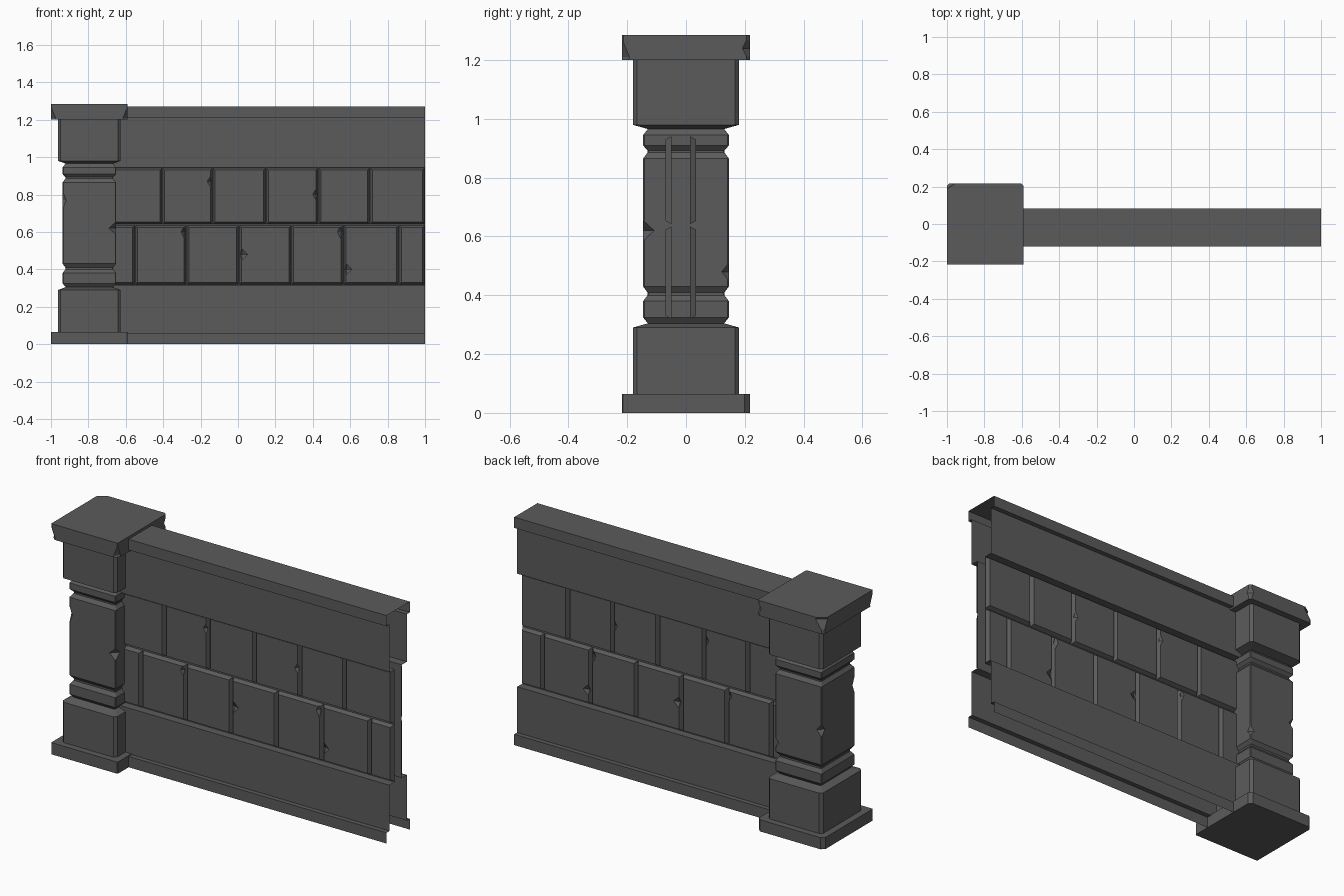
import bpy
import bmesh
from mathutils import Matrix, Vector

cube = bpy.data.objects.get("Cube")
if cube:
    bpy.data.objects.remove(cube, do_unlink=True)

stone = bpy.data.materials.new("dark_grey_stone")
stone.use_nodes = True
stone.diffuse_color = (0.105, 0.105, 0.105, 1)
stone.node_tree.nodes["Principled BSDF"].inputs["Base Color"].default_value = stone.diffuse_color

PILLAR_X = -0.795
WALL_Y = -0.018
WALL_START, WALL_END = -0.75, 1.0


def make_object(name, bm, closed=True):
    if closed:
        bmesh.ops.recalc_face_normals(bm, faces=bm.faces[:])
    mesh = bpy.data.meshes.new(name)
    bm.to_mesh(mesh)
    bm.free()
    mesh.materials.append(stone)
    obj = bpy.data.objects.new(name, mesh)
    bpy.context.scene.collection.objects.link(obj)
    return obj


def loft(bm, rings):
    """Skin a stack of equal rings and cap both ends."""
    loops = [[bm.verts.new(p) for p in ring] for ring in rings]
    n = len(loops[0])
    for low, high in zip(loops, loops[1:]):
        for i in range(n):
            j = (i + 1) % n
            bm.faces.new((low[i], low[j], high[j], high[i]))
    bm.faces.new(loops[0][::-1])
    bm.faces.new(loops[-1])


def chip(obj, chips):
    """Knock wedge-shaped chips, given as (centre, radii), out of an object."""
    bm = bmesh.new()
    for centre, radii in chips:
        m = Matrix.Translation(centre) @ Matrix.Diagonal(Vector(radii)).to_4x4()
        bmesh.ops.create_uvsphere(bm, u_segments=4, v_segments=2, radius=1, matrix=m)
    cutter = make_object("chip_cutter", bm)
    cutter.hide_render = True
    mod = obj.modifiers.new("chips", "BOOLEAN")
    mod.operation = "DIFFERENCE"
    mod.solver = "EXACT"
    mod.object = cutter
    graph = bpy.context.evaluated_depsgraph_get()
    carved = bpy.data.meshes.new_from_object(obj.evaluated_get(graph))
    obj.modifiers.clear()
    obj.data = carved
    bpy.data.objects.remove(cutter, do_unlink=True)


def pillar_block(name, levels):
    """Stack chamfered rectangles: z, half x, half y, front and back chamfer."""
    rings = []
    for z, hx, hy, f, b in levels:
        outline = [(-hx + f, -hy), (hx - f, -hy), (hx, -hy + f), (hx, hy - b),
                   (hx - b, hy), (-hx + b, hy), (-hx, hy - b), (-hx, -hy + f)]
        rings.append([(PILLAR_X + x, y, z) for x, y in outline])
    bm = bmesh.new()
    loft(bm, rings)
    return make_object(name, bm)


# Pillar: base slab, pedestal, ringed shaft, neck and cap
pillar_block("pillar_base", [(z, 0.205, 0.217, 0.003, 0.018) for z in (0, 0.065)])
pillar_block("pillar_pedestal", [(0.065, 0.168, 0.181, 0.015, 0.015),
                                 (0.29, 0.168, 0.181, 0.015, 0.015),
                                 (0.305, 0.125, 0.128, 0.005, 0.005)])
shaft_steps = [(0.3, 0.126), (0.325, 0.146), (0.38, 0.146), (0.4, 0.131), (0.41, 0.131),
               (0.43, 0.146), (0.865, 0.146), (0.885, 0.131), (0.893, 0.131),
               (0.91, 0.146), (0.945, 0.146), (0.97, 0.126)]
shaft = pillar_block("pillar_shaft", [(z, h - 0.003, h, 0.004, 0.004) for z, h in shaft_steps])
pillar_block("pillar_neck", [(0.965, 0.125, 0.128, 0.005, 0.005),
                             (0.98, 0.168, 0.181, 0.015, 0.015),
                             (1.2, 0.168, 0.181, 0.015, 0.015)])
cap = pillar_block("pillar_cap", [(z, 0.205, 0.217, 0.004, 0.012) for z in (1.2, 1.285)])

chip(shaft, [((PILLAR_X + 0.143, -0.146, 0.62), (0.038, 0.038, 0.035)),
             ((PILLAR_X + 0.143, 0.146, 0.48), (0.025, 0.025, 0.03)),
             ((PILLAR_X - 0.143, -0.146, 0.77), (0.02, 0.02, 0.05)),
             ((PILLAR_X - 0.143, 0.146, 0.62), (0.03, 0.03, 0.035))])
chip(cap, [((PILLAR_X + 0.205, -0.217, 1.21), (0.025, 0.025, 0.06)),
           ((PILLAR_X - 0.205, -0.217, 1.21), (0.025, 0.025, 0.06)),
           ((PILLAR_X - 0.205, 0.217, 1.275), (0.05, 0.035, 0.07)),
           ((PILLAR_X + 0.205, 0.217, 1.24), (0.025, 0.025, 0.05))])

# Wall: hollow shell with plinth, panels, recessed band and coping, open below and at the end
half = [(0.102, 0), (0.102, 0.06), (0.076, 0.06), (0.076, 0.315), (0.031, 0.315),
        (0.031, 0.945), (0.076, 0.945), (0.076, 1.21), (0.102, 1.21), (0.102, 1.27)]
section = [(-y, z) for y, z in half] + half[::-1]
bm = bmesh.new()
ends = [[bm.verts.new((x, WALL_Y + y, z)) for y, z in section] for x in (WALL_START, WALL_END)]
for i in range(len(section) - 1):
    bm.faces.new((ends[0][i], ends[1][i], ends[1][i + 1], ends[0][i + 1]))
make_object("wall_shell", bm, closed=False)

# Stone tiles: two staggered rows on each side of the wall
BEVEL = 0.013
rows = [(0.318, 0.636, [WALL_START, -0.55, -0.275, 0.005, 0.285, 0.565, 0.86, WALL_END]),
        (0.64, 0.943, [WALL_START, -0.405, -0.135, 0.15, 0.43, 0.705, WALL_END])]
tile_chips = [(-0.147, 0.87, 0.018, 0.03), (0.022, 0.48, 0.03, 0.03), (0.58, 0.4, 0.03, 0.03),
              (0.417, 0.8, 0.018, 0.03), (0.55, 0.6, 0.018, 0.04), (-0.29, 0.6, 0.015, 0.03)]


def tile_ring(x0, x1, z0, z1, y, inset):
    x0, x1, z0, z1 = x0 + inset, x1 - inset, z0 + inset, z1 - inset
    return [(x0, y, z0), (x1, y, z0), (x1, y, z1), (x0, y, z1)]


for side, label in ((-1, "front"), (1, "back")):
    bm = bmesh.new()
    back, face = WALL_Y + side * 0.031, WALL_Y + side * 0.052
    for z0, z1, joints in rows:
        for x0, x1 in zip(joints, joints[1:]):
            loft(bm, [tile_ring(x0, x1, z0, z1, back, 0.002),
                      tile_ring(x0, x1, z0, z1, face, BEVEL)])
    tiles = make_object(label + "_stone_tiles", bm)
    chip(tiles, [((x, face, z), (rx, 0.015, rz)) for x, z, rx, rz in tile_chips])
